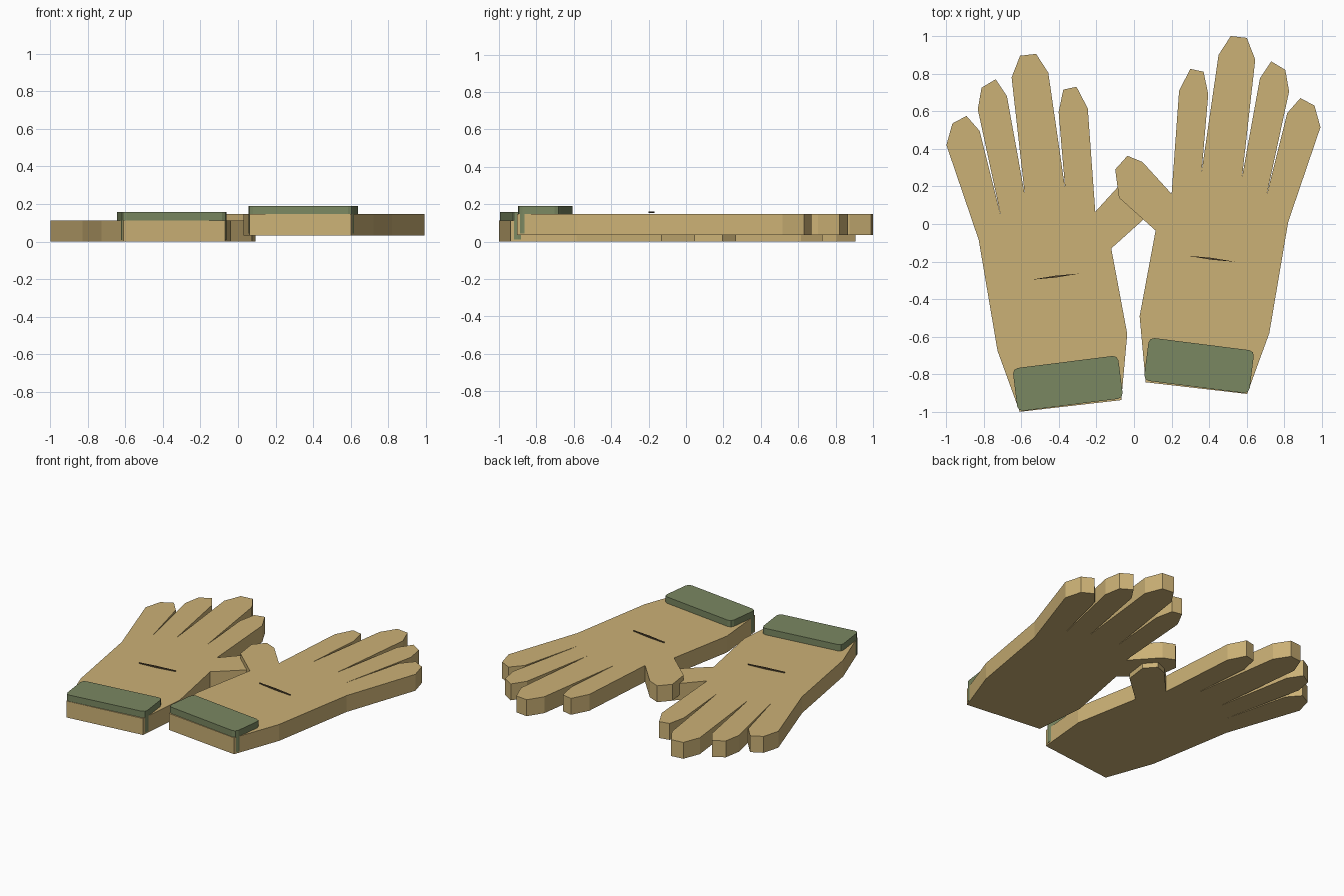
import bpy, bmesh, math
from mathutils import Matrix, Vector

if "Cube" in bpy.data.objects:
    bpy.data.objects.remove(bpy.data.objects["Cube"])


def material(name, rgb):
    m = bpy.data.materials.new(name)
    m.diffuse_color = (*rgb, 1)
    m.use_nodes = True
    m.node_tree.nodes["Principled BSDF"].inputs["Base Color"].default_value = m.diffuse_color
    return m


TAN = material("tan_leather", (0.60, 0.44, 0.18))
GREEN = material("olive_cuff", (0.195, 0.245, 0.12))
BROWN = material("dark_stitch", (0.10, 0.07, 0.035))

# Hand outline, clockwise from the wrist on the thumb side
HAND = [
    (0.062, -0.842), (0.03, -0.49), (0.115, -0.035),
    # thumb
    (-0.08, 0.14), (-0.10, 0.29), (-0.035, 0.363), (0.045, 0.33), (0.20, 0.16),
    # index finger
    (0.24, 0.71), (0.30, 0.825), (0.37, 0.81), (0.395, 0.69), (0.36, 0.28),
    # middle finger
    (0.45, 0.90), (0.515, 1.0), (0.60, 0.99), (0.645, 0.875), (0.575, 0.25),
    # ring finger
    (0.67, 0.775), (0.73, 0.865), (0.805, 0.82), (0.825, 0.705), (0.705, 0.15),
    # little finger and outer edge
    (0.815, 0.59), (0.885, 0.67), (0.96, 0.63), (0.992, 0.515),
    (0.82, 0.01), (0.72, -0.58), (0.602, -0.904),
]
TILT = math.radians(-7.2)


def prism(name, outline, z0, z1, mat, place):
    """Extrude a flat outline between two heights; place maps it into position."""
    bm = bmesh.new()
    face = bm.faces.new([bm.verts.new((x, y, z0)) for x, y in outline])
    ext = bmesh.ops.extrude_face_region(bm, geom=[face])
    for v in ext["geom"]:
        if isinstance(v, bmesh.types.BMVert):
            v.co.z = z1
    bm.transform(place)
    bmesh.ops.recalc_face_normals(bm, faces=bm.faces)
    me = bpy.data.meshes.new(name)
    bm.to_mesh(me)
    bm.free()
    me.materials.append(mat)
    ob = bpy.data.objects.new(name, me)
    bpy.context.collection.objects.link(ob)
    return ob


def rounded_rect(length, width, r):
    """Rectangle outline with two-segment rounded corners."""
    pts = []
    for i, (sx, sy) in enumerate([(1, 1), (-1, 1), (-1, -1), (1, -1)]):
        cx, cy = sx * (length / 2 - r), sy * (width / 2 - r)
        for k in range(3):
            a = math.radians(90 * i + 45 * k)
            pts.append((cx + r * math.cos(a), cy + r * math.sin(a)))
    return pts


def tilted(x, y):
    return Matrix.Translation((x, y, 0)) @ Matrix.Rotation(TILT, 4, 'Z')


def glove(side, place):
    # hand
    prism(side + "_hand", HAND, 0, 0.113, TAN, place)
    # wrist cuff
    prism(side + "_cuff", rounded_rect(0.565, 0.23, 0.028), 0.01, 0.157,
          GREEN, place @ tilted(0.346, -0.753))
    # raised stitch, tapering to both ends
    stitch = [(-0.13, 0), (0, -0.005), (0.13, 0), (0, 0.005)]
    prism(side + "_stitch", stitch, 0.119, 0.128, BROWN,
          place @ tilted(0.412, -0.185))


# Right glove lies slightly higher, its thumb resting over the left one
glove("right", Matrix.Translation((0, 0, 0.034)))
glove("left", Matrix.Translation((-0.006, -0.095, 0)) @ Matrix.Scale(-1, 4, Vector((1, 0, 0))))
